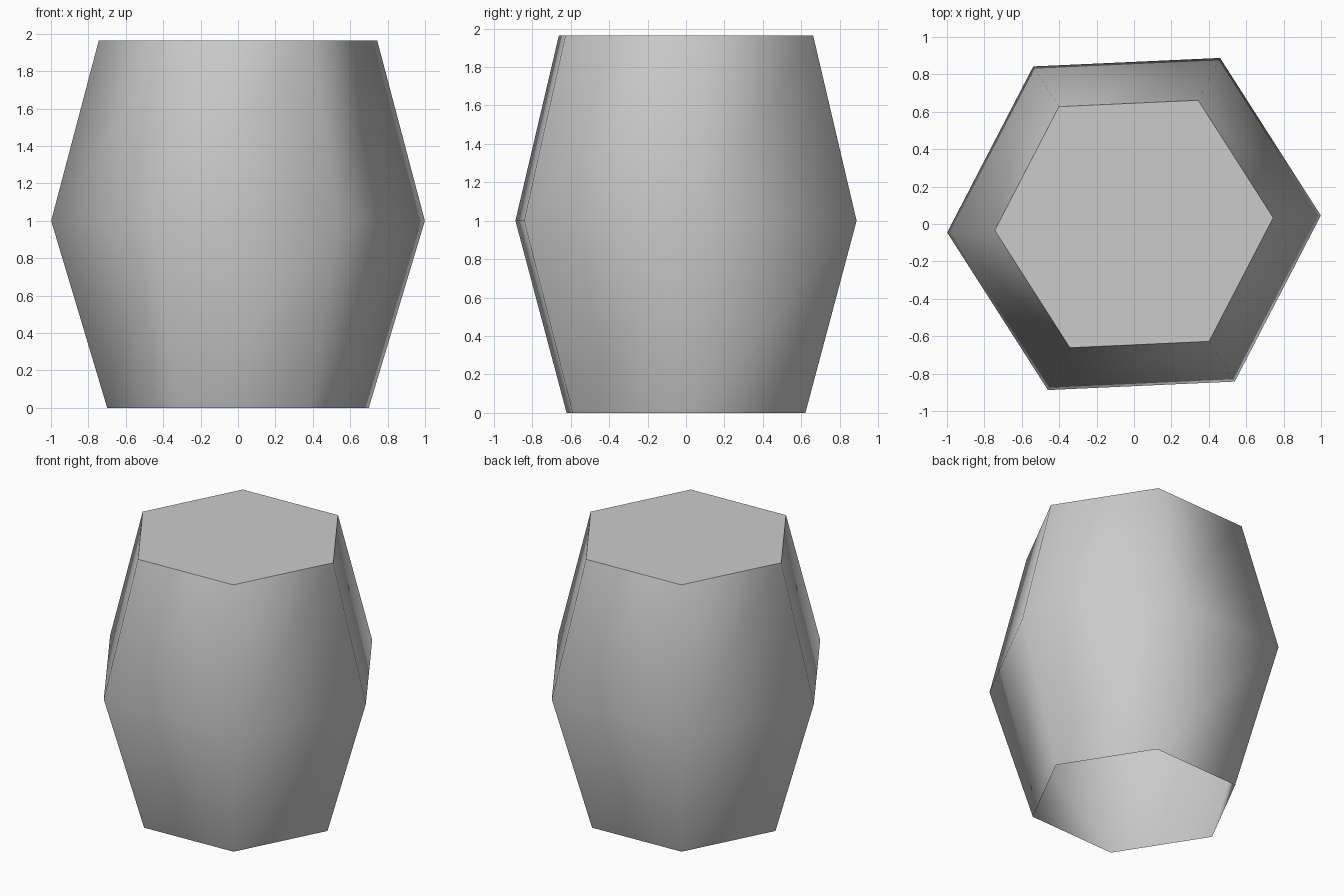
import bpy
import bmesh
from math import cos, sin, radians

cube = bpy.data.objects.get("Cube")
if cube:
    bpy.data.objects.remove(cube, do_unlink=True)

SIDES = 6
TURN = radians(2.6)
# Radius and height of each ring, from the open bottom to the lid
PROFILE = [(0.70, 0.0), (1.0, 1.0), (0.745, 1.965)]


def flat_material(name, colour):
    mat = bpy.data.materials.new(name)
    mat.use_nodes = True
    mat.diffuse_color = colour
    mat.node_tree.nodes["Principled BSDF"].inputs["Base Color"].default_value = colour
    return mat


def add_ring(bm, radius, z):
    angles = [TURN + radians(360 * i / SIDES) for i in range(SIDES)]
    return [bm.verts.new((radius * cos(a), radius * sin(a), z)) for a in angles]


# Six-sided barrel wall
bm = bmesh.new()
rings = [add_ring(bm, r, z) for r, z in PROFILE]
for low, high in zip(rings, rings[1:]):
    for i in range(SIDES):
        j = (i + 1) % SIDES
        bm.faces.new((low[i], low[j], high[j], high[i]))

# Flat lid, with the bottom left open
bm.faces.new(rings[-1])

mesh = bpy.data.meshes.new("barrel_body")
bm.to_mesh(mesh)
bm.free()
barrel = bpy.data.objects.new("barrel_body", mesh)
bpy.context.collection.objects.link(barrel)
mesh.materials.append(flat_material("light_grey", (0.6, 0.6, 0.6, 1.0)))

# Smooth wall, sharp rim around the lid
bpy.ops.object.select_all(action="DESELECT")
barrel.select_set(True)
bpy.context.view_layer.objects.active = barrel
bpy.ops.object.shade_smooth_by_angle(angle=radians(65))
